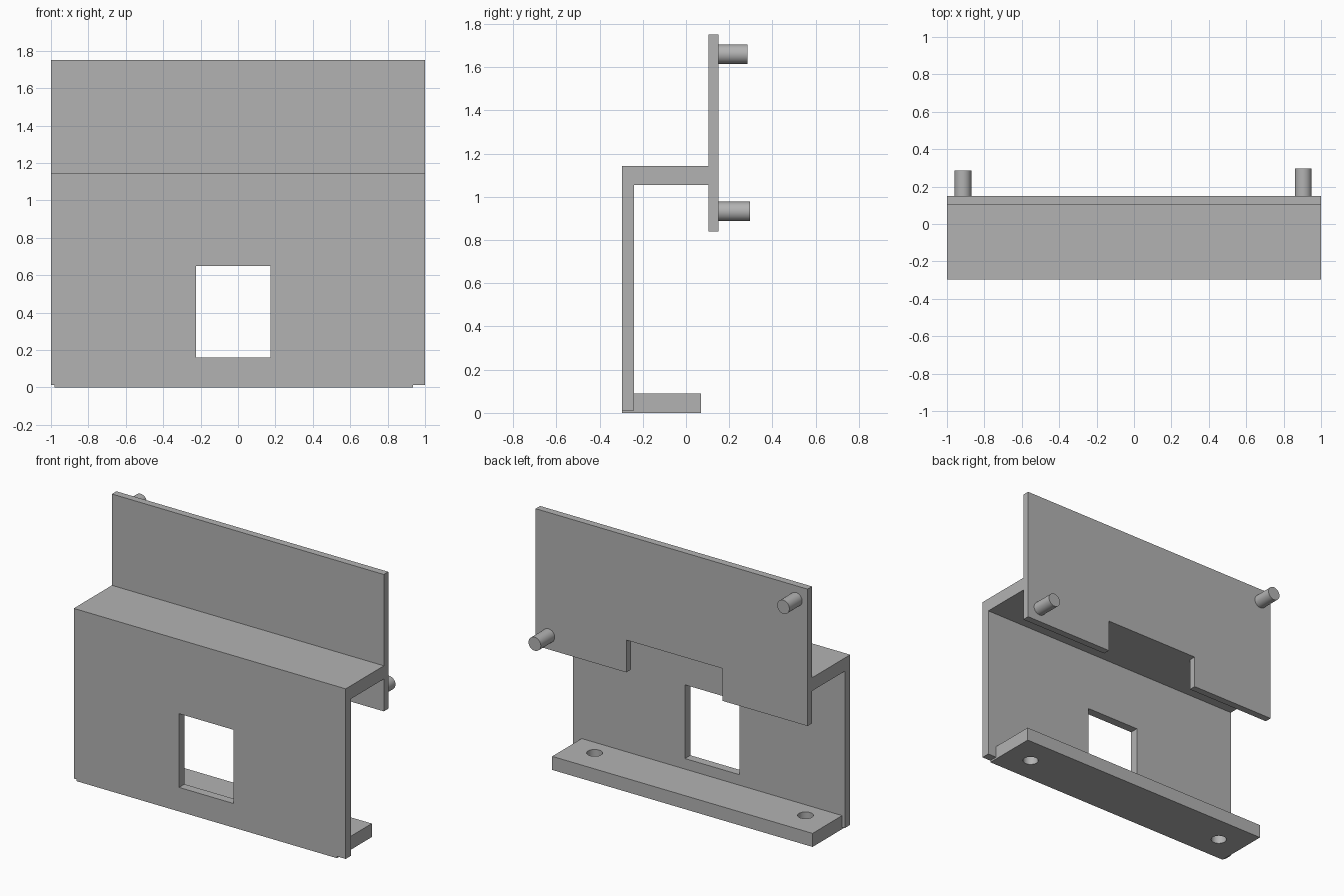
import bpy, bmesh
from math import radians
from mathutils import Matrix, Vector

cube = bpy.data.objects.get("Cube")
if cube:
    bpy.data.objects.remove(cube, do_unlink=True)

grey = bpy.data.materials.new("plain_grey")
grey.use_nodes = True
grey.diffuse_color = (0.45, 0.45, 0.45, 1)
grey.node_tree.nodes["Principled BSDF"].inputs["Base Color"].default_value = grey.diffuse_color


def make_object(name, bm):
    bmesh.ops.recalc_face_normals(bm, faces=bm.faces)
    mesh = bpy.data.meshes.new(name)
    bm.to_mesh(mesh)
    bm.free()
    mesh.materials.append(grey)
    obj = bpy.data.objects.new(name, mesh)
    bpy.context.collection.objects.link(obj)
    return obj


def extruded(name, profile, x0, x1):
    """Sweep a (y, z) outline from x0 to x1."""
    bm = bmesh.new()
    face = bm.faces.new([bm.verts.new((x0, y, z)) for y, z in profile])
    new = bmesh.ops.extrude_face_region(bm, geom=[face])["geom"]
    verts = [v for v in new if isinstance(v, bmesh.types.BMVert)]
    bmesh.ops.translate(bm, verts=verts, vec=(x1 - x0, 0, 0))
    return make_object(name, bm)


def box(name, x0, x1, y0, y1, z0, z1):
    return extruded(name, [(y0, z0), (y1, z0), (y1, z1), (y0, z1)], x0, x1)


def cylinder(name, centre, radius, depth, tilt=0):
    bm = bmesh.new()
    place = Matrix.Translation(Vector(centre)) @ Matrix.Rotation(radians(tilt), 4, "X")
    bmesh.ops.create_cone(bm, cap_ends=True, segments=48, radius1=radius,
                          radius2=radius, depth=depth, matrix=place)
    return make_object(name, bm)


def cut(target, cutter):
    """Subtract the cutter, then remove it."""
    cutter.hide_render = True
    mod = target.modifiers.new("cut", "BOOLEAN")
    mod.operation = "DIFFERENCE"
    mod.solver = "EXACT"
    mod.object = cutter
    bpy.context.view_layer.objects.active = target
    bpy.ops.object.modifier_apply(modifier=mod.name)
    bpy.data.objects.remove(cutter, do_unlink=True)


def smooth(obj):
    bpy.ops.object.select_all(action="DESELECT")
    obj.select_set(True)
    bpy.context.view_layer.objects.active = obj
    bpy.ops.object.shade_smooth_by_angle(angle=radians(30))


FRONT, INNER, STEP, BACK = -0.297, -0.24, 0.104, 0.151
SHELF_LOW, SHELF_TOP = 1.055, 1.143
PLATE_LOW, FOOT_TOP, FOOT_BACK = 0.012, 0.09, 0.07

# Bracket: front plate, shelf and rear mounting plate in one folded section
bracket = extruded("bracket", [
    (FRONT, PLATE_LOW), (INNER, PLATE_LOW), (INNER, SHELF_LOW), (STEP, SHELF_LOW),
    (STEP, 0.84), (BACK, 0.84), (BACK, 1.75), (STEP, 1.75),
    (STEP, SHELF_TOP), (FRONT, SHELF_TOP)], -1, 1)

# Window in the front plate and notch in the rear plate
cut(bracket, box("window_cutter", -0.225, 0.175, -0.4, -0.15, 0.16, 0.65))
cut(bracket, box("notch_cutter", -0.374, 0.333, 0.05, 0.25, 0.7, SHELF_LOW))

# Foot with two screw holes, wrapping just under the front plate
foot = extruded("foot", [
    (FRONT, 0), (FOOT_BACK, 0), (FOOT_BACK, FOOT_TOP), (INNER, FOOT_TOP),
    (INNER, PLATE_LOW), (FRONT, PLATE_LOW)], -0.98, 0.935)
for x in (-0.797, 0.754):
    cut(foot, cylinder("hole_cutter", (x, -0.117, 0.045), 0.048, 0.4))
smooth(foot)

# Locating pegs on the rear plate
for name, x, z, tip in (("upper_peg", -0.915, 1.66, 0.285),
                        ("lower_peg", 0.905, 0.932, 0.297)):
    smooth(cylinder(name, (x, (BACK + tip) / 2, z), 0.045, tip - BACK, 90))
